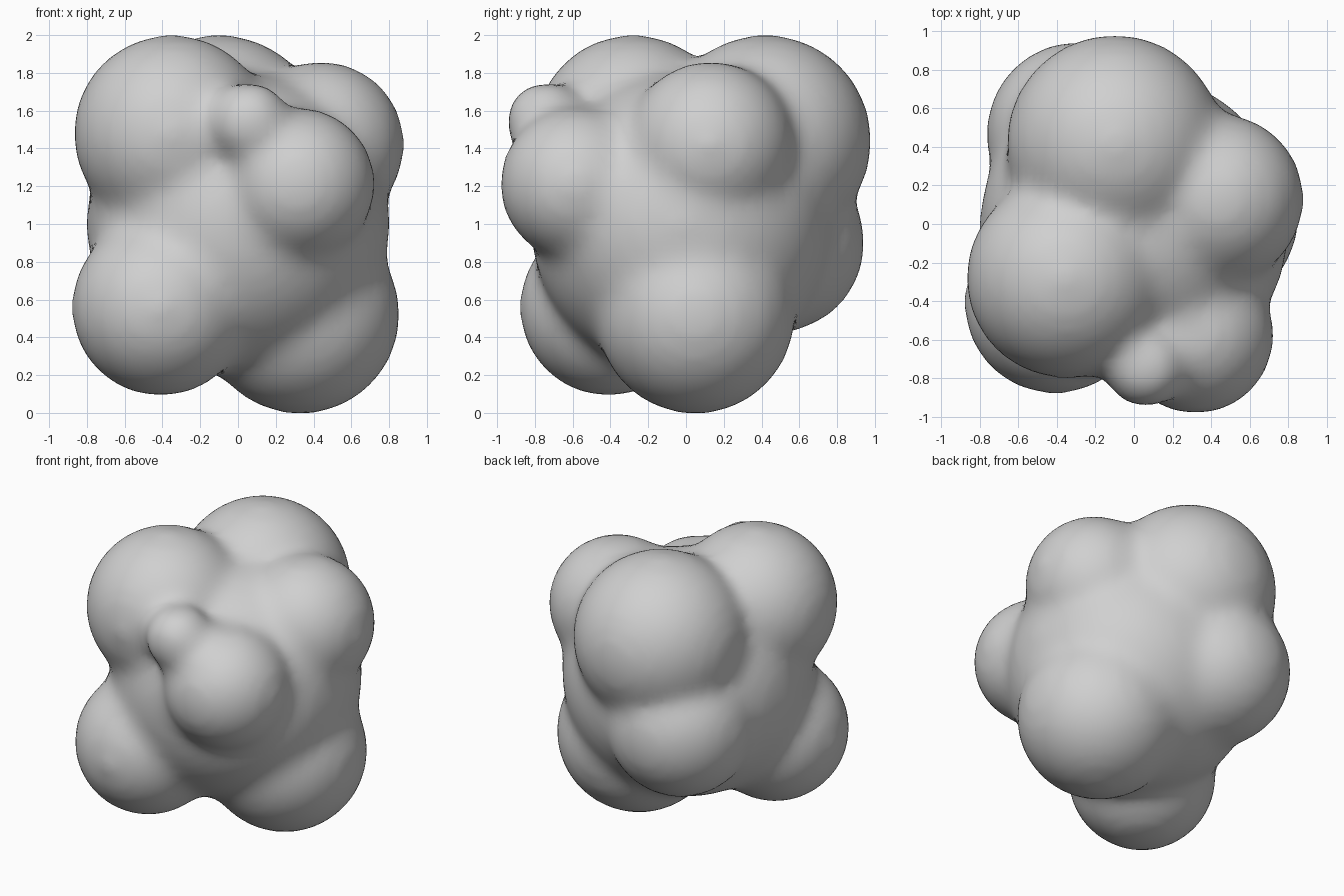
import bpy
import bmesh
from mathutils import Matrix, Vector

cube = bpy.data.objects.get("Cube")
if cube:
    bpy.data.objects.remove(cube, do_unlink=True)

# Plain grey clay
clay = bpy.data.materials.new("grey_clay")
clay.use_nodes = True
grey = (0.63, 0.63, 0.63, 1)
clay.diffuse_color = grey
clay.node_tree.nodes["Principled BSDF"].inputs["Base Color"].default_value = grey

# Core and lobes: centre and radius
CORE = Vector((0, -0.02, 1))
CORE_RADIUS = 0.805
LOBES = [
    ((-0.35, -0.28, 1.48), 0.525),   # upper right front
    ((-0.10, 0.42, 1.44), 0.565),    # upper back
    ((0.44, 0.13, 1.42), 0.445),     # upper left
    ((0.32, -0.58, 1.21), 0.41),     # front
    ((0.06, -0.74, 1.54), 0.22),     # small knob
    ((-0.41, -0.41, 0.56), 0.475),   # lower right front
    ((0.33, 0.05, 0.52), 0.53),      # lower left
    ((-0.29, 0.47, 0.90), 0.48),     # lower back
]

bm = bmesh.new()


def add_ball(centre, radius):
    bmesh.ops.create_icosphere(bm, subdivisions=4, radius=radius,
                               matrix=Matrix.Translation(centre))


# Each lobe gets a wider root that leads into the core
add_ball(CORE, CORE_RADIUS)
for centre, radius in LOBES:
    tip = Vector(centre)
    add_ball(tip, radius)
    add_ball(tip.lerp(CORE, 0.3), radius + 0.025)

mesh = bpy.data.meshes.new("blob_body")
bm.to_mesh(mesh)
bm.free()
mesh.materials.append(clay)
body = bpy.data.objects.new("blob_body", mesh)
bpy.context.collection.objects.link(body)

# Fuse the lobes into one skin, then soften the creases
fuse = body.modifiers.new("fuse", 'REMESH')
fuse.mode = 'VOXEL'
fuse.voxel_size = 0.04
fuse.use_smooth_shade = True
soften = body.modifiers.new("soften", 'SMOOTH')
soften.factor = 0.5
soften.iterations = 24
